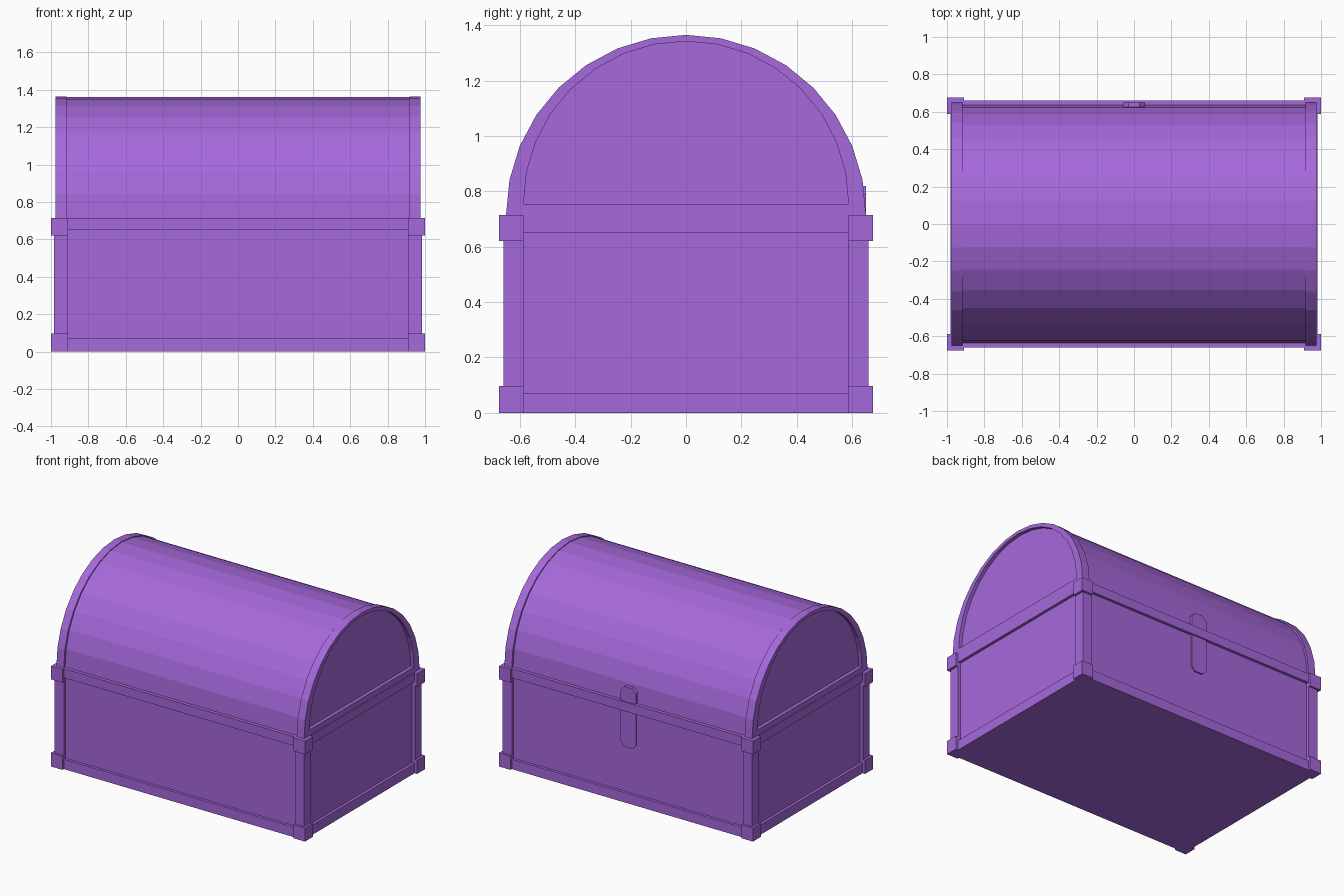
import bpy, bmesh, math

if "Cube" in bpy.data.objects:
    bpy.data.objects.remove(bpy.data.objects["Cube"])

mat = bpy.data.materials.new("purple")
mat.diffuse_color = (0.38, 0.14, 0.71, 1)
mat.use_nodes = True
mat.node_tree.nodes["Principled BSDF"].inputs["Base Color"].default_value = mat.diffuse_color
SEG = 16
BASE_Z = 0.715


def finish(name, bm):
    bmesh.ops.recalc_face_normals(bm, faces=bm.faces)
    mesh = bpy.data.meshes.new(name)
    bm.to_mesh(mesh)
    bm.free()
    mesh.materials.append(mat)
    obj = bpy.data.objects.new(name, mesh)
    bpy.context.collection.objects.link(obj)
    return obj


def box(name, x0, x1, y0, y1, z0, z1):
    bm = bmesh.new()
    bmesh.ops.create_cube(bm, size=1)
    for v in bm.verts:
        v.co.x = x0 + (v.co.x + 0.5) * (x1 - x0)
        v.co.y = y0 + (v.co.y + 0.5) * (y1 - y0)
        v.co.z = z0 + (v.co.z + 0.5) * (z1 - z0)
    return finish(name, bm)


def arch(bm, x, ry, rz, z):
    """Half-round ring of vertices across the chest."""
    return [bm.verts.new((x, ry * math.cos(math.pi * i / SEG),
                          z + rz * math.sin(math.pi * i / SEG)))
            for i in range(SEG + 1)]


def loft(name, rings):
    """Skin a list of (x, ry, rz, z) arches and cap both ends."""
    bm = bmesh.new()
    loops = [arch(bm, *r) for r in rings]
    n = SEG + 1
    for a, b in zip(loops, loops[1:]):
        for i in range(n):
            bm.faces.new((a[i], a[(i + 1) % n], b[(i + 1) % n], b[i]))
    bm.faces.new(loops[0])
    bm.faces.new(loops[-1])
    return finish(name, bm)


# Body panels
box("body", -0.96, 0.96, -0.64, 0.64, 0.005, 0.705)

# Bottom and top rails around the body
for level, z0, z1 in (("bottom", 0, 0.07), ("top", 0.65, BASE_Z)):
    for side, s in (("front", -1), ("back", 1)):
        y0, y1 = sorted((s * 0.62, s * 0.66))
        box(f"{level}_rail_{side}", -0.92, 0.92, y0, y1, z0, z1)
    for side, s in (("left", -1), ("right", 1)):
        x0, x1 = sorted((s * 0.93, s * 0.98))
        box(f"{level}_rail_{side}", x0, x1, -0.60, 0.60, z0, z1)
box("bottom_board", -0.94, 0.94, -0.63, 0.63, 0, 0.05)
box("top_board", -0.94, 0.94, -0.63, 0.63, 0.67, BASE_Z)

# Corner posts with protruding caps
for sx in (-1, 1):
    for sy in (-1, 1):
        tag = ("left" if sx < 0 else "right") + ("_front" if sy < 0 else "_back")
        px = sorted((sx * 0.91, sx * 0.983))
        py = sorted((sy * 0.587, sy * 0.66))
        box("corner_post_" + tag, *px, *py, 0.05, 0.68)
        cx = sorted((sx * 0.91, sx * 1.0))
        cy = sorted((sy * 0.587, sy * 0.675))
        box("foot_cap_" + tag, *cx, *cy, 0, 0.097)
        box("top_cap_" + tag, *cx, *cy, 0.62, BASE_Z)

# Barrel lid with a raised rim and recessed panel at each end
loft("lid", [(-0.93, 0.635, 0.645, BASE_Z), (0.93, 0.635, 0.645, BASE_Z)])
for side, s in (("left", -1), ("right", 1)):
    loft("lid_rim_" + side, [(s * 0.917, 0.65, 0.65, BASE_Z),
                             (s * 0.975, 0.65, 0.65, BASE_Z),
                             (s * 0.975, 0.587, 0.587, 0.755),
                             (s * 0.95, 0.587, 0.587, 0.755)])

# Latch plate on the back with clipped corners
bm = bmesh.new()
outline = [(-0.06, 0.42), (-0.03, 0.39), (0.03, 0.39), (0.06, 0.42),
           (0.06, 0.79), (0.03, 0.82), (-0.03, 0.82), (-0.06, 0.79)]
face = bm.faces.new([bm.verts.new((x, 0.61, z)) for x, z in outline])
ext = bmesh.ops.extrude_face_region(bm, geom=[face])
for v in ext["geom"]:
    if isinstance(v, bmesh.types.BMVert):
        v.co.y = 0.65
finish("latch", bm)
